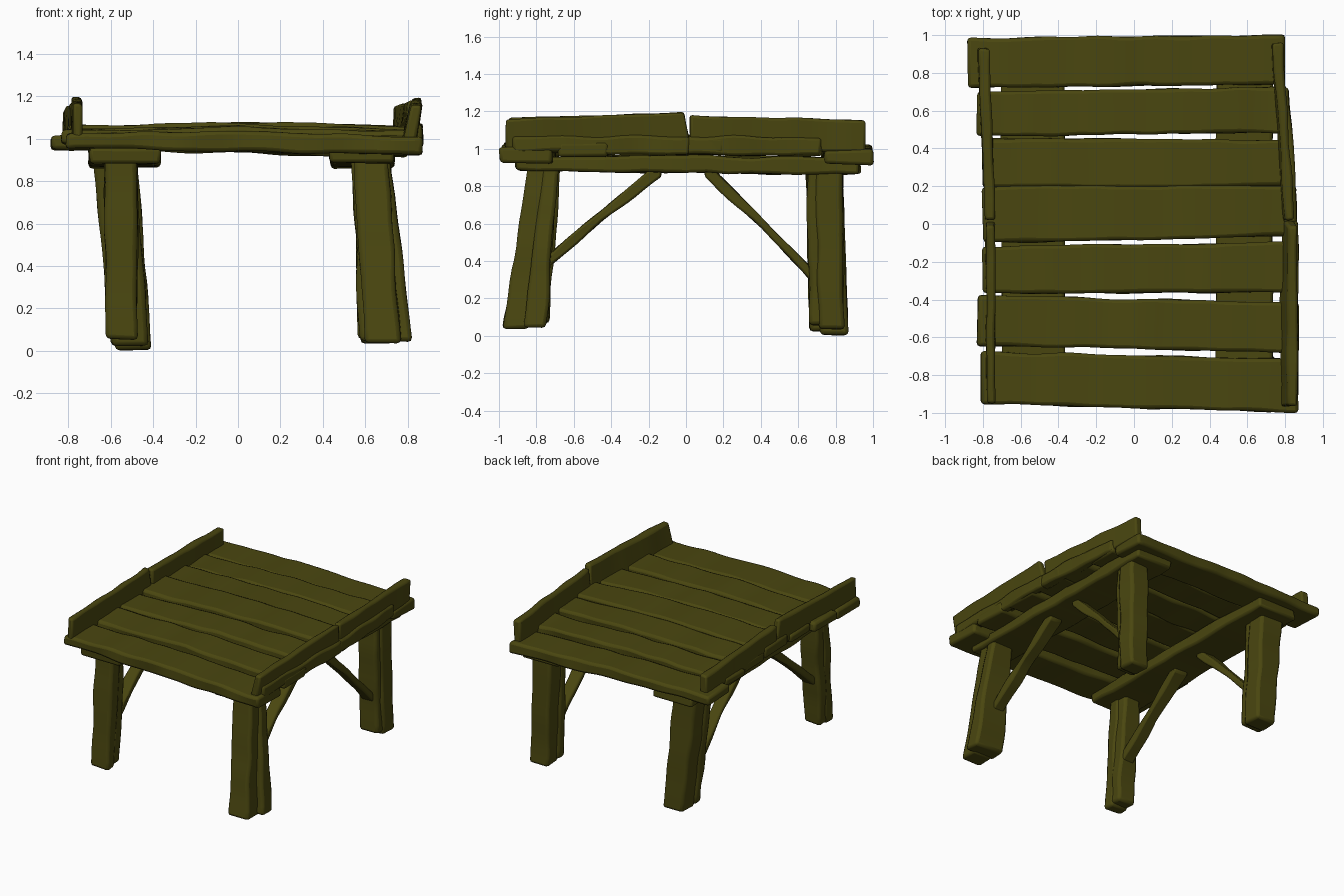
import bpy, bmesh
from mathutils import Vector, noise

if "Cube" in bpy.data.objects:
    bpy.data.objects.remove(bpy.data.objects["Cube"])

wood = bpy.data.materials.new("dark_olive_wood")
wood.diffuse_color = (0.068, 0.062, 0.005, 1)
wood.use_nodes = True
wood.node_tree.nodes["Principled BSDF"].inputs["Base Color"].default_value = wood.diffuse_color
count = 0


def quad(axis, t, u0, u1, v0, v1):
    """Rectangular section across an axis, at position t."""
    c = [(u0, v0), (u1, v0), (u1, v1), (u0, v1)]
    order = {"x": lambda u, v: (t, u, v), "y": lambda u, v: (u, t, v), "z": lambda u, v: (u, v, t)}
    return [Vector(order[axis](u, v)) for u, v in c]


def timber(name, sections, amp=0.008, bevel=0.015, rings=7):
    """Rough-hewn timber lofted through sections, with wavy edges and worn corners."""
    global count
    count += 1
    bm = bmesh.new()
    loops = []
    for s, (a, b) in enumerate(zip(sections, sections[1:])):
        for i in range(0 if s == 0 else 1, rings + 1):
            row = []
            for k in range(4):
                p = a[k].lerp(b[k], i / rings)
                n = noise.noise_vector(p * 5 + Vector((count * 7.3, k * 3.1, count * 1.7)))
                row.append(bm.verts.new(p + n * amp))
            loops.append(row)
    for r, q in zip(loops, loops[1:]):
        for k in range(4):
            bm.faces.new((r[k], r[(k + 1) % 4], q[(k + 1) % 4], q[k]))
    bm.faces.new(loops[0])
    bm.faces.new(loops[-1])
    bmesh.ops.recalc_face_normals(bm, faces=bm.faces)
    me = bpy.data.meshes.new(name)
    bm.to_mesh(me)
    bm.free()
    me.materials.append(wood)
    ob = bpy.data.objects.new(name, me)
    bpy.context.collection.objects.link(ob)
    m = ob.modifiers.new("worn_edges", "BEVEL")
    m.width, m.segments, m.limit_method, m.angle_limit = bevel, 2, "ANGLE", 0.7
    return ob


# deck planks: x0, x1, left y range, right y range, left z range, right z range
planks = [
    (-0.88, 0.80, 0.72, 0.985, 0.74, 1.00, 0.95, 1.03, 0.915, 0.995),
    (-0.83, 0.81, 0.465, 0.70, 0.485, 0.725, 0.97, 1.045, 0.96, 1.03),
    (-0.80, 0.83, 0.19, 0.455, 0.20, 0.445, 0.975, 1.06, 0.965, 1.045),
    (-0.80, 0.86, -0.10, 0.195, -0.065, 0.205, 0.985, 1.075, 0.97, 1.06),
    (-0.80, 0.86, -0.365, -0.12, -0.365, -0.095, 0.98, 1.06, 0.965, 1.045),
    (-0.83, 0.87, -0.645, -0.38, -0.68, -0.415, 0.975, 1.055, 0.955, 1.035),
    (-0.81, 0.868, -0.95, -0.675, -0.998, -0.715, 0.955, 1.04, 0.925, 1.01),
]
for i, (x0, x1, a0, a1, b0, b1, za, zb, zc, zd) in enumerate(planks):
    m0, m1 = (a0 + b0) / 2, (a1 + b1) / 2
    timber(f"deck_plank_{i + 1}", [
        quad("x", x0, a0, a1, za, zb - 0.015),
        quad("x", (x0 + x1) / 2, m0, m1, (za + zc) / 2, (zb + zd) / 2 + 0.01),
        quad("x", x1, b0, b1, zc, zd)], amp=0.012, bevel=0.018, rings=16)


def rail(name, zb, y0, y1, base0, base1, top0, top1, zt0, zt1, cut0=0.0, cut1=0.0):
    """Upright edge board; base and top are x ranges at each end, so it can lean."""
    def end(y, b, t, zt, cut):
        return [Vector((b[0], y, zb)), Vector((b[1], y, zb)),
                Vector((t[1], y + cut, zt)), Vector((t[0], y + cut, zt))]
    timber(name, [end(y0, base0, top0, zt0, cut0), end(y1, base1, top1, zt1, cut1)],
           amp=0.01, bevel=0.014, rings=16)


# side rails, two boards on each side with a notch between
rail("left_back_rail", 0.99, 0.02, 0.93, (-0.79, -0.735), (-0.83, -0.77),
     (-0.79, -0.735), (-0.825, -0.765), 1.17, 1.135)
rail("left_front_rail", 1.0, -0.95, 0.02, (-0.785, -0.735), (-0.785, -0.735),
     (-0.78, -0.735), (-0.78, -0.735), 1.165, 1.195, 0, -0.03)
rail("right_back_rail", 0.985, 0.025, 0.96, (0.785, 0.845), (0.725, 0.785),
     (0.80, 0.85), (0.735, 0.79), 1.18, 1.155)
rail("right_front_rail", 0.985, -0.965, 0.03, (0.775, 0.84), (0.775, 0.84),
     (0.815, 0.865), (0.815, 0.865), 1.155, 1.195, 0, -0.045)

# low outer boards on the right that cover the plank ends
timber("right_front_skirt", [quad("y", -0.93, 0.80, 0.868, 0.985, 1.065),
                             quad("y", 0.02, 0.80, 0.868, 0.97, 1.07)], amp=0.014, rings=18)
timber("right_back_skirt", [quad("y", 0.0, 0.80, 0.866, 0.97, 1.07),
                            quad("y", 0.72, 0.755, 0.822, 0.965, 1.06)], amp=0.014, rings=14)

# wide beams under the deck
for name, x0, x1 in (("left_beam", -0.70, -0.37), ("right_beam", 0.435, 0.735)):
    timber(name, [quad("y", -0.91, x0, x1, 0.885, 0.955), quad("y", 0, x0, x1, 0.87, 0.965),
                  quad("y", 0.93, x0, x1, 0.865, 0.945)], amp=0.014, bevel=0.016, rings=8)

# split legs, two halves each: top x, top y, foot x, foot y ranges, foot height
legs = {
    "front_left_leg": [(-0.63, -0.475, -0.84, -0.74, -0.62, -0.475, -0.895, -0.80, 0.055),
                       (-0.63, -0.485, -0.77, -0.67, -0.62, -0.475, -0.83, -0.735, 0.07)],
    "front_right_leg": [(0.545, 0.705, -0.84, -0.735, 0.60, 0.765, -0.98, -0.84, 0.04),
                        (0.535, 0.715, -0.76, -0.68, 0.575, 0.825, -0.87, -0.745, 0.045)],
    "back_left_leg": [(-0.685, -0.485, 0.64, 0.72, -0.595, -0.42, 0.66, 0.74, 0.025),
                      (-0.675, -0.475, 0.69, 0.835, -0.575, -0.41, 0.715, 0.87, 0.003)],
    "back_right_leg": [(0.55, 0.71, 0.645, 0.72, 0.565, 0.72, 0.66, 0.735, 0.06),
                       (0.56, 0.72, 0.695, 0.83, 0.58, 0.735, 0.71, 0.85, 0.035)],
}
for name, halves in legs.items():
    for part, (a, b, c, d, e, f, g, h, z) in zip(("front_half", "back_half"), halves):
        timber(f"{name}_{part}", [quad("z", 0.92, a, b, c, d), quad("z", z, e, f, g, h)],
               amp=0.012, bevel=0.02, rings=14)

# diagonal braces from the legs up to the beams
for side, xl, xh in (("left", -0.545, -0.545), ("right", 0.635, 0.60)):
    for end, y0, z0, y1 in (("front", -0.77, 0.37, -0.13), ("back", 0.70, 0.30, 0.10)):
        ym, zm = (y0 + y1) / 2, (z0 + 0.89) / 2 + 0.012
        timber(f"{side}_{end}_brace", [
            quad("y", y0, xl - 0.05, xl + 0.05, z0 - 0.035, z0 + 0.035),
            quad("y", ym, (xl + xh) / 2 - 0.045, (xl + xh) / 2 + 0.045, zm - 0.032, zm + 0.032),
            quad("y", y1, xh - 0.055, xh + 0.055, 0.85, 0.94)],
            amp=0.01, bevel=0.012, rings=7)

# smooth faces, crisp edges
for ob in bpy.context.scene.objects:
    ob.select_set(True)
    bpy.context.view_layer.objects.active = ob
bpy.ops.object.shade_smooth_by_angle(angle=0.7)
